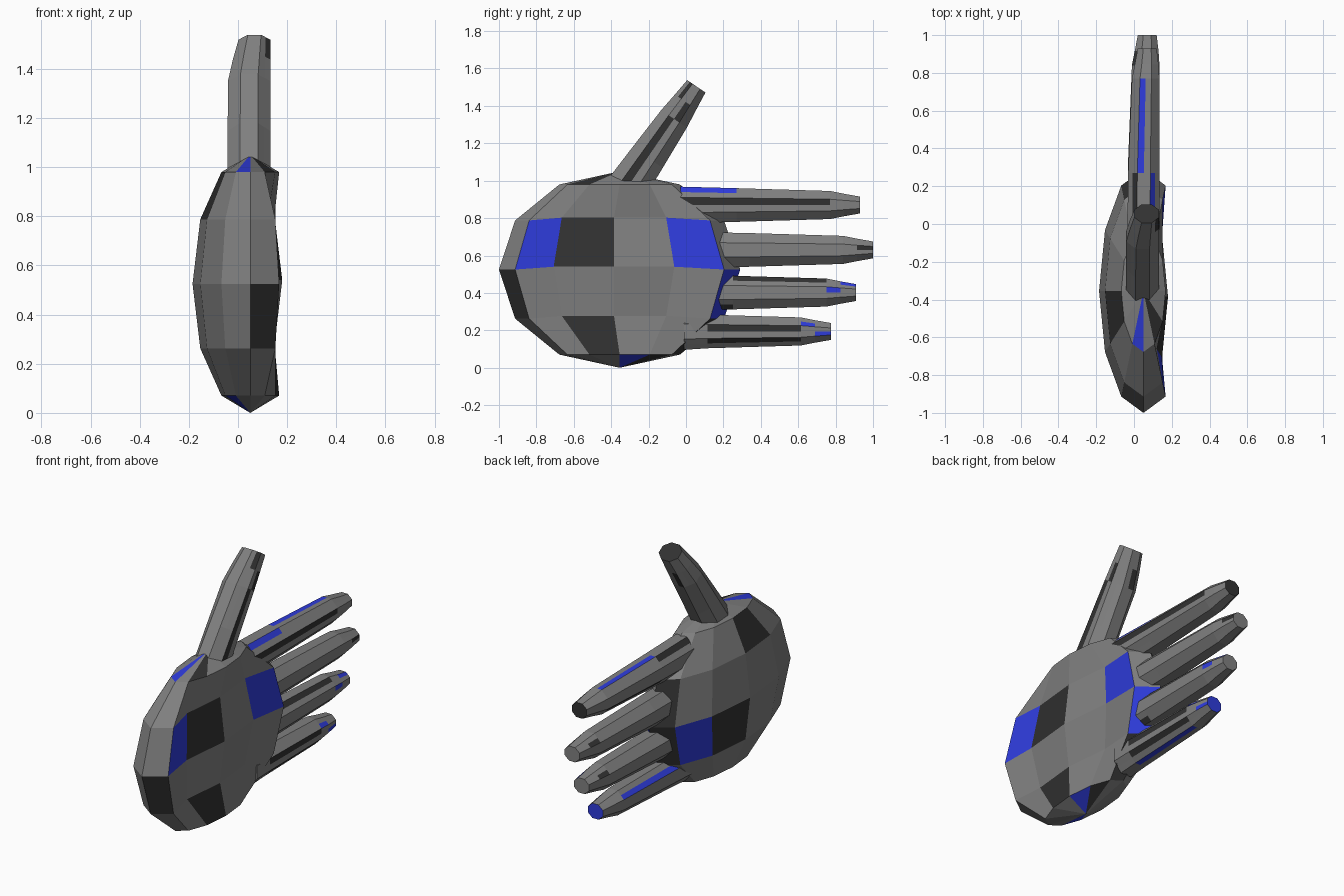
import bpy, bmesh
from math import sin, cos, pi, radians
from mathutils import Vector

if "Cube" in bpy.data.objects:
    bpy.data.objects.remove(bpy.data.objects["Cube"])


def paint(name, colour):
    m = bpy.data.materials.new(name)
    m.diffuse_color = (*colour, 1)
    m.use_nodes = True
    m.node_tree.nodes["Principled BSDF"].inputs["Base Color"].default_value = m.diffuse_color
    return m


GREY = paint("grey_panel", (0.22, 0.22, 0.22))
DARK = paint("dark_panel", (0.031, 0.031, 0.031))
BLUE = paint("blue_panel", (0.028, 0.045, 0.72))


def finish(name, bm):
    bmesh.ops.recalc_face_normals(bm, faces=bm.faces[:])
    me = bpy.data.meshes.new(name)
    bm.to_mesh(me)
    bm.free()
    for m in (GREY, DARK, BLUE):
        me.materials.append(m)
    ob = bpy.data.objects.new(name, me)
    bpy.context.collection.objects.link(ob)
    return ob


# Palm: flattened 12 x 6 ball with its +x side pressed in
def palm(dark, blue):
    bm = bmesh.new()
    centre, rad = Vector((0.05, -0.355, 0.525)), Vector((0.235, 0.645, 0.525))
    rings = []
    for r in range(1, 6):
        lat = radians(-90 + 30 * r)
        ring = []
        for c in range(12):
            a = radians(30 * c)
            p = centre + Vector((rad.x * sin(a) * cos(lat), rad.y * cos(a) * cos(lat), rad.z * sin(lat)))
            if r in (2, 3, 4) and c in (2, 3, 4):
                p += Vector((-0.105, -0.03, 0.015))
            ring.append(bm.verts.new(p))
        rings.append(ring)
    low = bm.verts.new(centre - Vector((0, 0, rad.z)))
    high = bm.verts.new(centre + Vector((0, 0, rad.z)))
    for c in range(12):
        d = (c + 1) % 12
        for row in range(6):
            if row == 0:
                vs = (low, rings[0][d], rings[0][c])
            elif row == 5:
                vs = (high, rings[4][c], rings[4][d])
            else:
                a, b = rings[row - 1], rings[row]
                vs = (a[c], a[d], b[d], b[c])
            f = bm.faces.new(vs)
            f.material_index = 1 if (c, row) in dark else 2 if (c, row) in blue else 0
    return finish("palm", bm)


palm(dark={(3, 3), (3, 1), (5, 2), (4, 5), (8, 4), (9, 2), (1, 0), (0, 1), (11, 2), (11, 3)},
     blue={(1, 3), (4, 3), (2, 0), (0, 2), (6, 5), (7, 0), (10, 2)})


# Finger: octagonal tapered tube, each side split in two panels.
# stations are (centre, half width in x, half height along up)
def finger(name, stations, up, dark=(), blue=(), cap=0):
    bm = bmesh.new()
    up = Vector(up).normalized()
    rings = []
    for cen, rx, ru in stations:
        ring = []
        for k in range(16):
            s = 1 / cos(pi / 8) if k % 2 else 1
            a = k * pi / 8
            ring.append(bm.verts.new(Vector(cen) + Vector((rx * s * cos(a), 0, 0)) + up * ru * s * sin(a)))
        rings.append(ring)
    for seg, (a, b) in enumerate(zip(rings, rings[1:])):
        for k in range(16):
            n = (k + 1) % 16
            f = bm.faces.new((a[k], a[n], b[n], b[k]))
            f.material_index = 1 if (k, seg) in dark else 2 if (k, seg) in blue else 0
    bm.faces.new(rings[0])
    bm.faces.new(rings[-1]).material_index = cap
    return finish(name, bm)


def straight(z, start, tip):
    bend = tip - 0.16
    return [((0.05, start, z), 0.085, 0.098),
            ((0.052, bend - 0.5, z), 0.083, 0.09),
            ((0.062, bend, z), 0.073, 0.075),
            ((0.067, tip - 0.085, z), 0.063, 0.06),
            ((0.07, tip, z), 0.05, 0.045)]


# Four fingers
finger("index_finger", straight(0.87, -0.03, 0.93), (0, 0, 1),
       dark={(0, 0), (0, 1), (5, 0), (9, 1)}, blue={(4, 1), (2, 0)}, cap=1)
finger("middle_finger", straight(0.63, -0.08, 1.0), (0, 0, 1), dark={(0, 3), (6, 2)})
finger("ring_finger", straight(0.402, 0.0, 0.91), (0, 0, 1),
       dark={(2, 1), (13, 0), (6, 2)}, blue={(0, 2), (2, 3)})
finger("little_finger", straight(0.194, -0.01, 0.775), (0, 0, 1),
       dark={(0, 1), (14, 1)}, blue={(1, 2), (15, 3), (12, 1), (6, 1)}, cap=2)

# Thumb, leaning forward out of the top edge
base, axis = Vector((0, -0.29, 1.0)), Vector((0, 0.565, 0.826))
thumb = [(base + axis * t + Vector((x, 0, 0)), rx, ru) for t, x, rx, ru in (
    (-0.07, 0.045, 0.087, 0.11), (0.15, 0.045, 0.087, 0.098), (0.40, 0.046, 0.087, 0.083),
    (0.51, 0.056, 0.077, 0.07), (0.611, 0.067, 0.065, 0.059))]
finger("thumb", thumb, (0, -0.826, 0.565),
       dark={(0, 0), (0, 1), (15, 2), (1, 3), (11, 2)}, cap=1)
